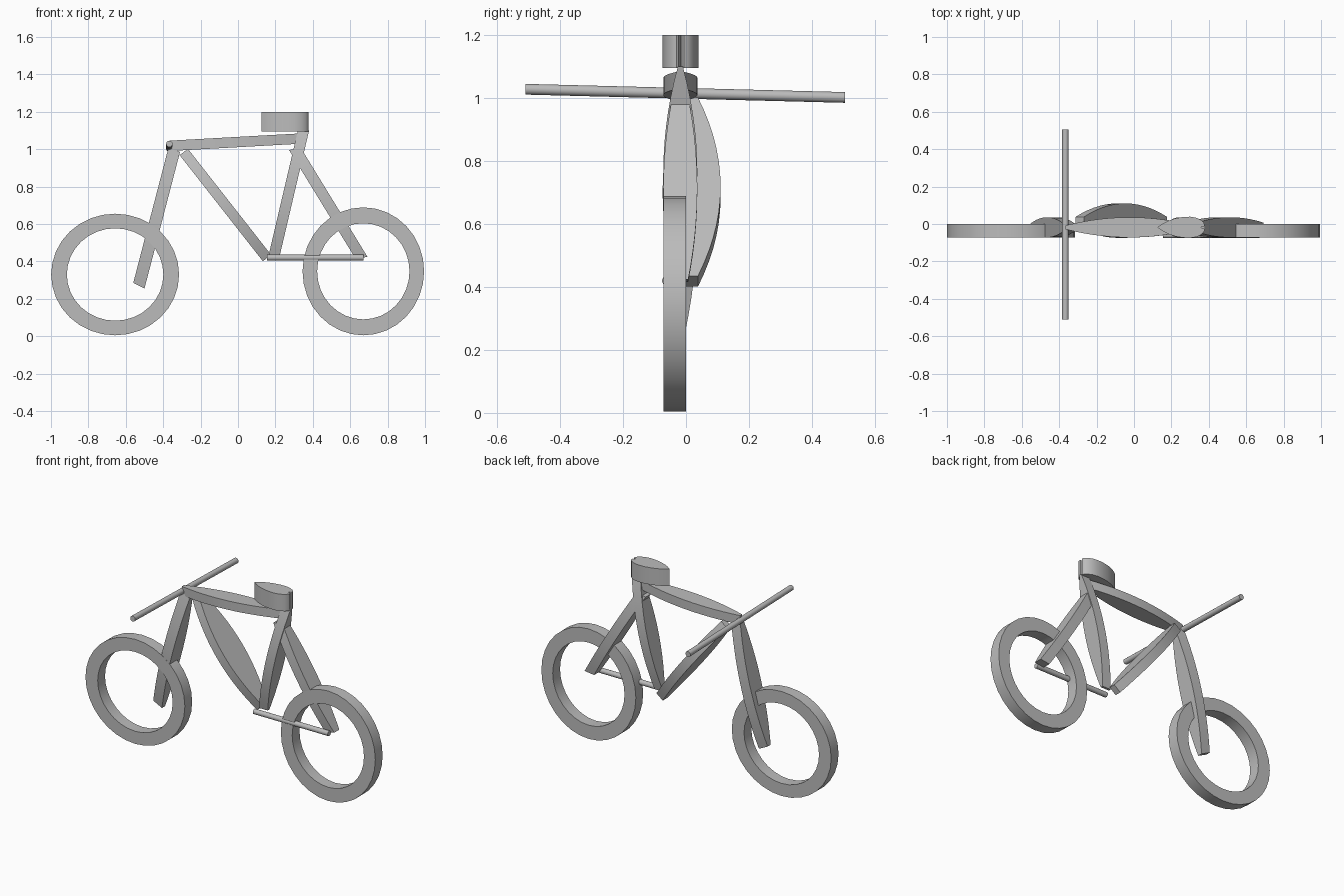
import bpy, math
from mathutils import Vector

cube = bpy.data.objects.get("Cube")
if cube:
    bpy.data.objects.remove(cube, do_unlink=True)

GREY = (0.5, 0.5, 0.5, 1)
grey = bpy.data.materials.new("plain_grey")
grey.use_nodes = True
grey.diffuse_color = GREY
grey.node_tree.nodes["Principled BSDF"].inputs["Base Color"].default_value = GREY


def finish(obj):
    obj.data.materials.clear()
    obj.data.materials.append(grey)
    bpy.ops.object.select_all(action='DESELECT')
    obj.select_set(True)
    bpy.context.view_layer.objects.active = obj
    bpy.ops.object.mode_set(mode='EDIT')
    bpy.ops.mesh.select_all(action='SELECT')
    bpy.ops.mesh.normals_make_consistent(inside=False)
    bpy.ops.object.mode_set(mode='OBJECT')
    bpy.ops.object.shade_smooth_by_angle(angle=math.radians(30))
    return obj


def prism(name, outline, offset):
    """Extrude a closed outline by an offset vector."""
    n = len(outline)
    verts = [Vector(p) for p in outline] + [Vector(p) + offset for p in outline]
    faces = [tuple(range(n)), tuple(range(n, 2 * n))]
    faces += [(i, (i + 1) % n, n + (i + 1) % n, n + i) for i in range(n)]
    mesh = bpy.data.meshes.new(name)
    mesh.from_pydata(verts, [], faces)
    obj = bpy.data.objects.new(name, mesh)
    bpy.context.collection.objects.link(obj)
    return finish(obj)


def leaf_bar(name, start, end, across, y=-0.018, half=0.054, tip=0.015, steps=14):
    """Bar that bulges sideways in y; across is its thickness in x and z."""
    a, b = Vector((start[0], y, start[1])), Vector((end[0], y, end[1]))
    offset = Vector((across[0], 0, across[1]))
    sides = []
    for side in (1, -1):
        row = []
        for i in range(steps + 1):
            t = i / steps
            width = tip + (half - tip) * (1 - (2 * t - 1) ** 2)
            row.append(a.lerp(b, t) - offset / 2 + Vector((0, side * width, 0)))
        sides.append(row)
    return prism(name, sides[0] + sides[1][::-1], offset)


def wheel(name, x, z, outer, inner, y0=-0.072, y1=0.0, sides=32):
    """Flat oval ring with a rectangular section."""
    verts, faces = [], []
    for i in range(sides):
        a = 2 * math.pi * i / sides
        for (rx, rz), y in ((outer, y0), (outer, y1), (inner, y1), (inner, y0)):
            verts.append((x + rx * math.cos(a), y, z + rz * math.sin(a)))
    for i in range(sides):
        j = (i + 1) % sides
        for k in range(4):
            m = (k + 1) % 4
            faces.append((4 * i + k, 4 * i + m, 4 * j + m, 4 * j + k))
    mesh = bpy.data.meshes.new(name)
    mesh.from_pydata(verts, [], faces)
    obj = bpy.data.objects.new(name, mesh)
    bpy.context.collection.objects.link(obj)
    return finish(obj)


def rod(name, start, end, radius):
    a, b = Vector(start), Vector(end)
    bpy.ops.mesh.primitive_cylinder_add(vertices=20, radius=radius,
                                        depth=(b - a).length, location=(a + b) / 2)
    obj = bpy.context.object
    obj.name = name
    obj.rotation_euler = (b - a).to_track_quat('Z', 'Y').to_euler()
    return finish(obj)


# Wheels
wheel("front_wheel", -0.657, 0.33, (0.342, 0.325), (0.258, 0.247))
wheel("rear_wheel", 0.67, 0.347, (0.325, 0.342), (0.247, 0.257))

# Frame bars
leaf_bar("top_tube", (-0.365, 1.018), (0.32, 1.056), (-0.003, 0.055), tip=0.01)
leaf_bar("seat_tube", (0.193, 0.43), (0.35, 1.1), (0.06, 0), tip=0.008)
leaf_bar("down_tube", (-0.29, 0.985), (0.155, 0.418), (0.044, 0.034),
         y=0.018, half=0.092, tip=0.02)
leaf_bar("fork", (-0.34, 1.0), (-0.53, 0.27), (0.06, -0.03))
leaf_bar("seat_stay", (0.305, 1.0), (0.66, 0.42), (0.065, 0.008), tip=0.025)

# Rods
rod("chain_stay", (0.155, -0.06, 0.42), (0.67, -0.06, 0.42), 0.016)
rod("handlebar", (-0.367, -0.51, 1.028), (-0.367, 0.505, 1.002), 0.017)

# Saddle: pointed nose, two rounded lobes with a notch at the back
half = [(0.15, 0.018), (0.18, 0.034), (0.22, 0.048), (0.26, 0.055), (0.3, 0.057),
        (0.335, 0.051), (0.36, 0.038), (0.374, 0.024), (0.378, 0.012), (0.374, 0.006)]
upper = [(x, w - 0.018, 1.095) for x, w in half]
lower = [(x, -w - 0.018, 1.095) for x, w in half]
prism("saddle", [(0.125, -0.018, 1.095)] + upper + [(0.355, -0.018, 1.095)] + lower[::-1],
      Vector((0, 0, 0.105)))
